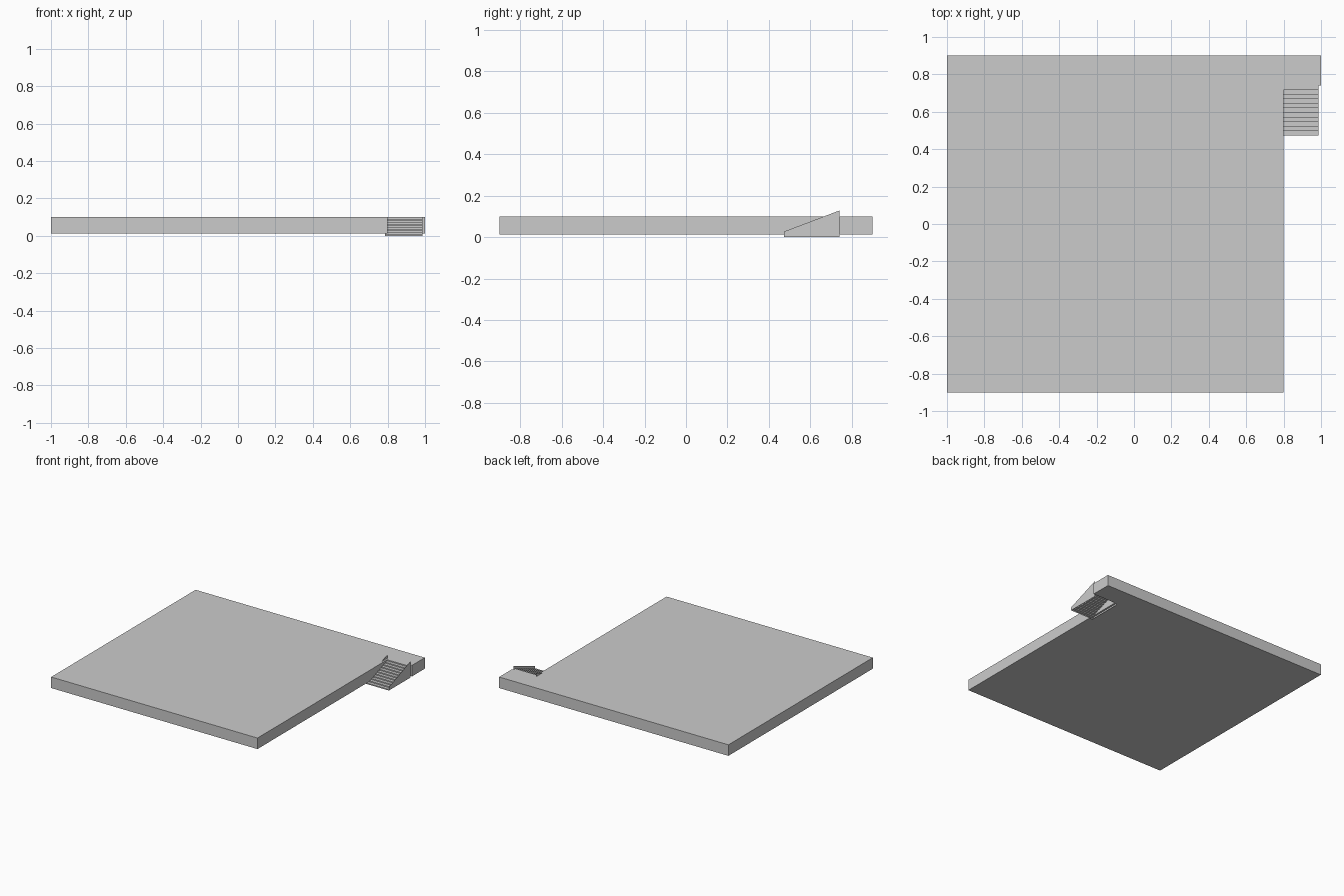
import bpy
from math import sin, cos, pi

if "Cube" in bpy.data.objects:
    bpy.data.objects.remove(bpy.data.objects["Cube"])


def make(name, verts, faces):
    mesh = bpy.data.meshes.new(name)
    mesh.from_pydata(verts, [], faces)
    obj = bpy.data.objects.new(name, mesh)
    bpy.context.collection.objects.link(obj)
    return obj


# L-shaped landing deck with a stair landing at the back right corner
outline = [(-1, -0.9), (0.8, -0.9), (0.8, 0.74), (1, 0.74), (1, 0.9), (-1, 0.9)]
n = len(outline)
z0, z1 = 0.013, 0.1
make("landing_deck",
     [(x, y, z0) for x, y in outline] + [(x, y, z1) for x, y in outline],
     [tuple(range(n))[::-1], tuple(range(n, 2 * n))]
     + [(i, (i + 1) % n, (i + 1) % n + n, i + n) for i in range(n)])

# painted landing circle, a thin flat ring just above the deck
S = 32
verts = [(-0.105 + r * cos(2 * pi * i / S), r * sin(2 * pi * i / S), z1 + 0.0008)
         for r in (0.626, 0.56) for i in range(S)]
make("landing_circle", verts,
     [(i, (i + 1) % S, (i + 1) % S + S, i + S) for i in range(S)])

# stair flight: one folded sheet of risers and treads, open underneath
xl, xr = 0.786, 0.986
y0, steps, run = 0.472, 11, 0.0245
rise = z1 / steps
profile = [(y0, 0)]
for i in range(steps):
    y, z = y0 + i * run, (i + 1) * rise
    profile += [(y, z), (y + run, z)]
make("stair_steps",
     [(x, y, z) for y, z in profile for x in (xl, xr)],
     [(2 * i, 2 * i + 1, 2 * i + 3, 2 * i + 2) for i in range(len(profile) - 1)])

# thin side panels of the stair
side = [(0.472, 0), (0.74, 0), (0.74, 0.128), (0.472, 0.026)]
for name, x, order in (("stair_panel_left", xl, (3, 2, 1, 0)),
                       ("stair_panel_right", xr, (0, 1, 2, 3))):
    make(name, [(x, y, z) for y, z in side], [order])
